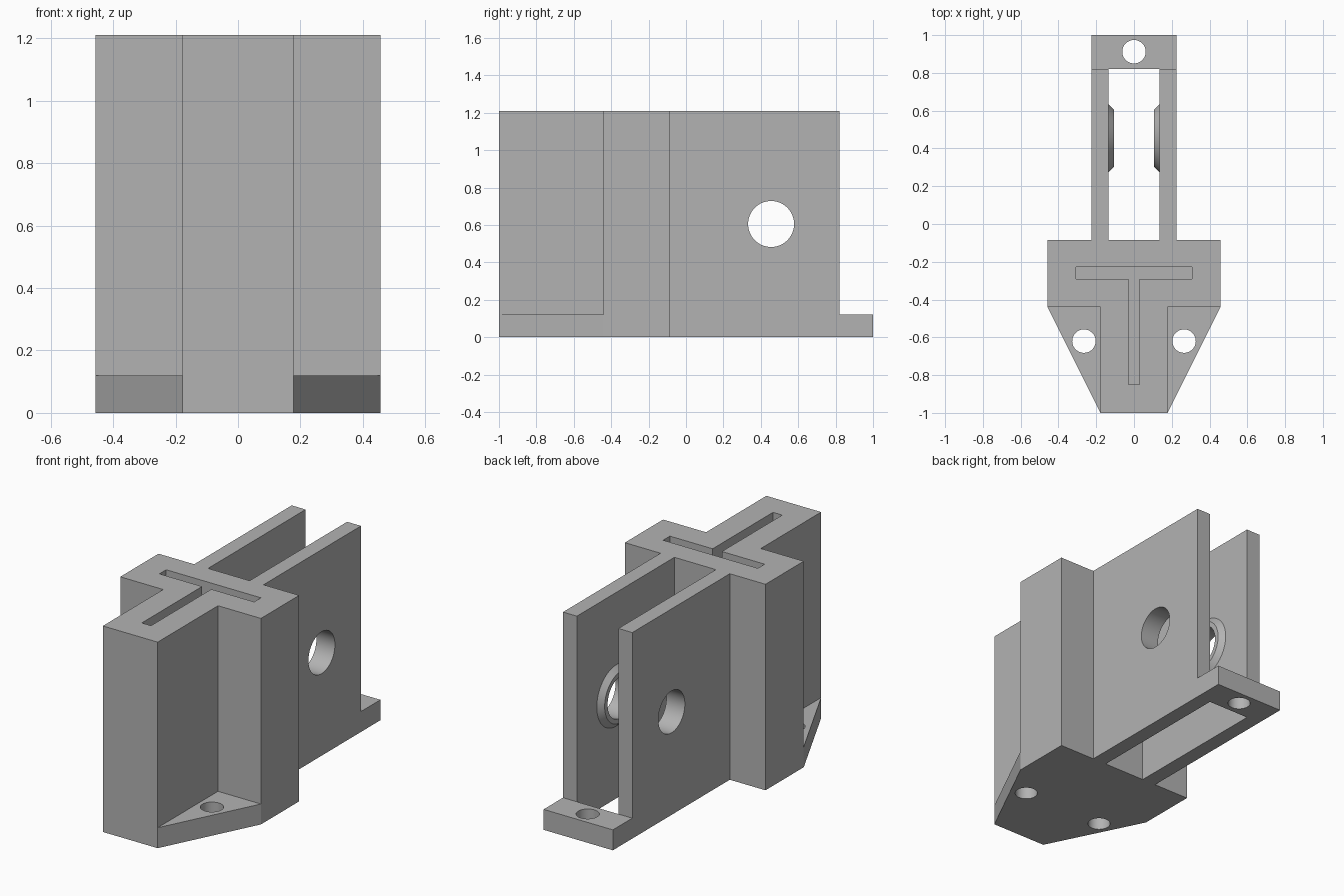
import bpy
import bmesh
from math import radians
from mathutils import Matrix, Vector

cube = bpy.data.objects.get("Cube")
if cube:
    bpy.data.objects.remove(cube, do_unlink=True)

HEIGHT, PLATE = 1.21, 0.12
BORE_Y, BORE_Z = 0.455, 0.605

grey = bpy.data.materials.new("plain grey")
grey.use_nodes = True
colour = (0.45, 0.45, 0.45, 1)
grey.diffuse_color = colour
grey.node_tree.nodes["Principled BSDF"].inputs["Base Color"].default_value = colour


def make_object(name, bm):
    bmesh.ops.recalc_face_normals(bm, faces=bm.faces)
    mesh = bpy.data.meshes.new(name)
    bm.to_mesh(mesh)
    bm.free()
    mesh.materials.append(grey)
    obj = bpy.data.objects.new(name, mesh)
    bpy.context.collection.objects.link(obj)
    return obj


def prism(name, half, z0, z1):
    """Extrude a left half outline, mirrored across x = 0."""
    outline = half + [(-x, y) for x, y in reversed(half)]
    bm = bmesh.new()
    face = bm.faces.new([bm.verts.new((x, y, z0)) for x, y in outline])
    top = bmesh.ops.extrude_face_region(bm, geom=[face])["geom"]
    verts = [v for v in top if isinstance(v, bmesh.types.BMVert)]
    bmesh.ops.translate(bm, verts=verts, vec=(0, 0, z1 - z0))
    return make_object(name, bm)


def cone(name, centre, r1, r2, depth, direction=(0, 0, 1)):
    """Cone or cylinder whose second radius lies towards the direction."""
    turn = Vector((0, 0, 1)).rotation_difference(Vector(direction)).to_matrix().to_4x4()
    bm = bmesh.new()
    bmesh.ops.create_cone(bm, cap_ends=True, segments=64, radius1=r1, radius2=r2,
                          depth=depth, matrix=Matrix.Translation(centre) @ turn)
    return make_object(name, bm)


def combine(target, tool, operation):
    tool.hide_render = True
    mod = target.modifiers.new(tool.name, "BOOLEAN")
    mod.operation, mod.object, mod.solver = operation, tool, "EXACT"
    bpy.context.view_layer.objects.active = target
    bpy.ops.object.modifier_apply(modifier=mod.name)
    bpy.data.objects.remove(tool, do_unlink=True)


# T-shaped column with two parallel walls behind it
bracket = prism("slotted_bracket", [
    (0.178, -1), (0.178, -0.44), (0.457, -0.44), (0.457, -0.085),
    (0.225, -0.085), (0.225, 0.82), (0.135, 0.82), (0.135, -0.085)], 0, HEIGHT)

# Tapered front foot and rear mounting tab
combine(bracket, prism("front_foot", [
    (0.178, -1), (0.457, -0.44), (0.457, -0.3)], 0, PLATE), "UNION")
combine(bracket, prism("rear_tab", [(0.225, 0.82), (0.225, 1)], 0, PLATE), "UNION")

# Tapered bosses on the inner wall faces
for side in (1, -1):
    combine(bracket, cone("wall_boss", (side * 0.125, BORE_Y, BORE_Z),
                          0.19, 0.15, 0.04, (-side, 0, 0)), "UNION")

# T-shaped pocket open at the top
combine(bracket, prism("pocket_cutter", [
    (0.03, -0.85), (0.03, -0.29), (0.308, -0.29), (0.308, -0.227)],
    PLATE, HEIGHT + 0.1), "DIFFERENCE")

# Cross bore and screw holes
combine(bracket, cone("bore_cutter", (0, BORE_Y, BORE_Z),
                      0.123, 0.123, 0.8, (1, 0, 0)), "DIFFERENCE")
for x, y in ((0.265, -0.62), (-0.265, -0.62), (0, 0.912)):
    combine(bracket, cone("screw_cutter", (x, y, 0.06), 0.062, 0.062, 0.3), "DIFFERENCE")

# Smooth round surfaces, crisp corners
bpy.ops.object.select_all(action="DESELECT")
bracket.select_set(True)
bpy.context.view_layer.objects.active = bracket
bpy.ops.object.shade_smooth_by_angle(angle=radians(25))
